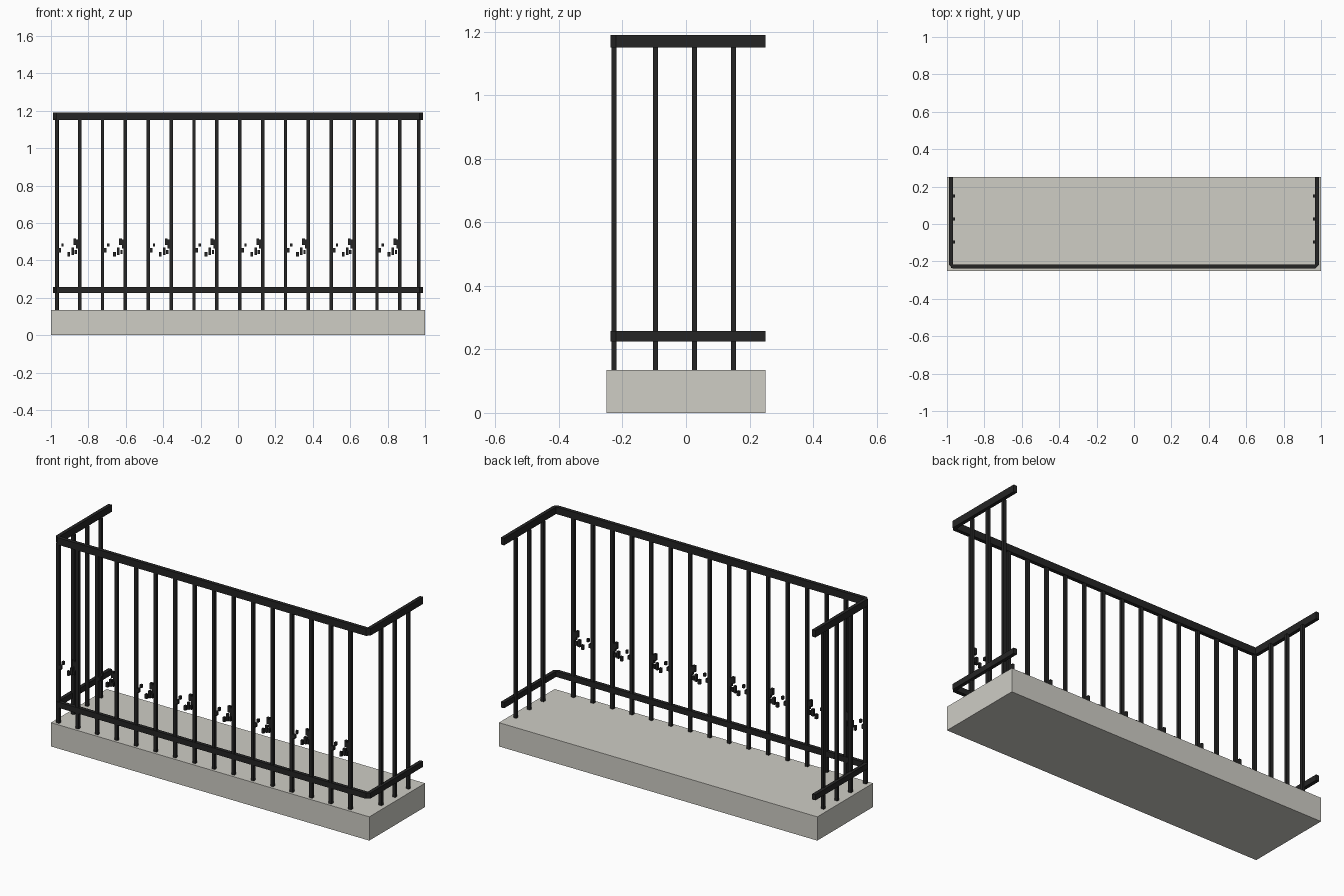
import bpy, bmesh

if "Cube" in bpy.data.objects:
    bpy.data.objects.remove(bpy.data.objects["Cube"])


def material(name, col):
    m = bpy.data.materials.new(name)
    m.diffuse_color = (*col, 1)
    m.use_nodes = True
    m.node_tree.nodes["Principled BSDF"].inputs["Base Color"].default_value = m.diffuse_color
    return m


IRON = material("dark_iron", (0.018, 0.018, 0.018))
STONE = material("pale_stone", (0.62, 0.61, 0.56))


def finish(name, bm, mat):
    bmesh.ops.recalc_face_normals(bm, faces=bm.faces)
    me = bpy.data.meshes.new(name)
    bm.to_mesh(me)
    bm.free()
    me.materials.append(mat)
    ob = bpy.data.objects.new(name, me)
    bpy.context.collection.objects.link(ob)
    return ob


def box(name, x, y, z, mat):
    bm = bmesh.new()
    bmesh.ops.create_cube(bm, size=1)
    for v in bm.verts:
        for i, (a, b) in enumerate((x, y, z)):
            v.co[i] = (a + b) / 2 + v.co[i] * (b - a)
    return finish(name, bm, mat)


def rail(name, z0, z1):
    # U-shaped rail with small chamfers on the front corners
    right = [(0.97, -0.238), (0.988, -0.22), (0.988, 0.25),
             (0.968, 0.25), (0.968, -0.217)]
    outline = right + [(-x, y) for x, y in reversed(right)]
    bm = bmesh.new()
    face = bm.faces.new([bm.verts.new((x, y, z0)) for x, y in outline])
    ext = bmesh.ops.extrude_face_region(bm, geom=[face])
    verts = [g for g in ext["geom"] if isinstance(g, bmesh.types.BMVert)]
    bmesh.ops.translate(bm, verts=verts, vec=(0, 0, z1 - z0))
    if face not in bm.faces[:]:
        bm.faces.new(bm.verts[:len(outline)])
    return finish(name, bm, IRON)


# Balcony slab
box("slab", (-1, 1), (-0.25, 0.25), (0, 0.135), STONE)

# Handrail and lower rail
rail("handrail", 1.15, 1.19)
rail("lower_rail", 0.225, 0.257)

H = 0.009
STEP = 0.1223
YF = -0.227

# Front bars
for i in range(16):
    x = -0.969 + i * STEP
    box("front_bar", (x - H, x + H), (YF - 0.008, YF + 0.008), (0.13, 1.155), IRON)

# Side bars
for s in (-1, 1):
    for y in (-0.096, 0.027, 0.149):
        x = s * 0.966
        box("side_bar", (x - H, x + H), (y - 0.008, y + 0.008), (0.13, 1.155), IRON)

# Small ornament pieces in every second gap: x offset, z centre, width, height
PIECES = [
    (0.012, 0.454, 0.020, 0.022), (0.031, 0.482, 0.012, 0.018),
    (0.064, 0.433, 0.014, 0.026), (0.085, 0.450, 0.014, 0.040),
    (0.096, 0.500, 0.014, 0.036), (0.101, 0.445, 0.012, 0.022),
    (0.110, 0.487, 0.014, 0.048),
]
for i in range(8):
    base = -0.969 + 2 * i * STEP
    for dx, z, w, h in PIECES:
        x = base + dx
        box("ornament_piece", (x - w / 2, x + w / 2), (YF - 0.007, YF + 0.007),
            (z - h / 2, z + h / 2), IRON)
